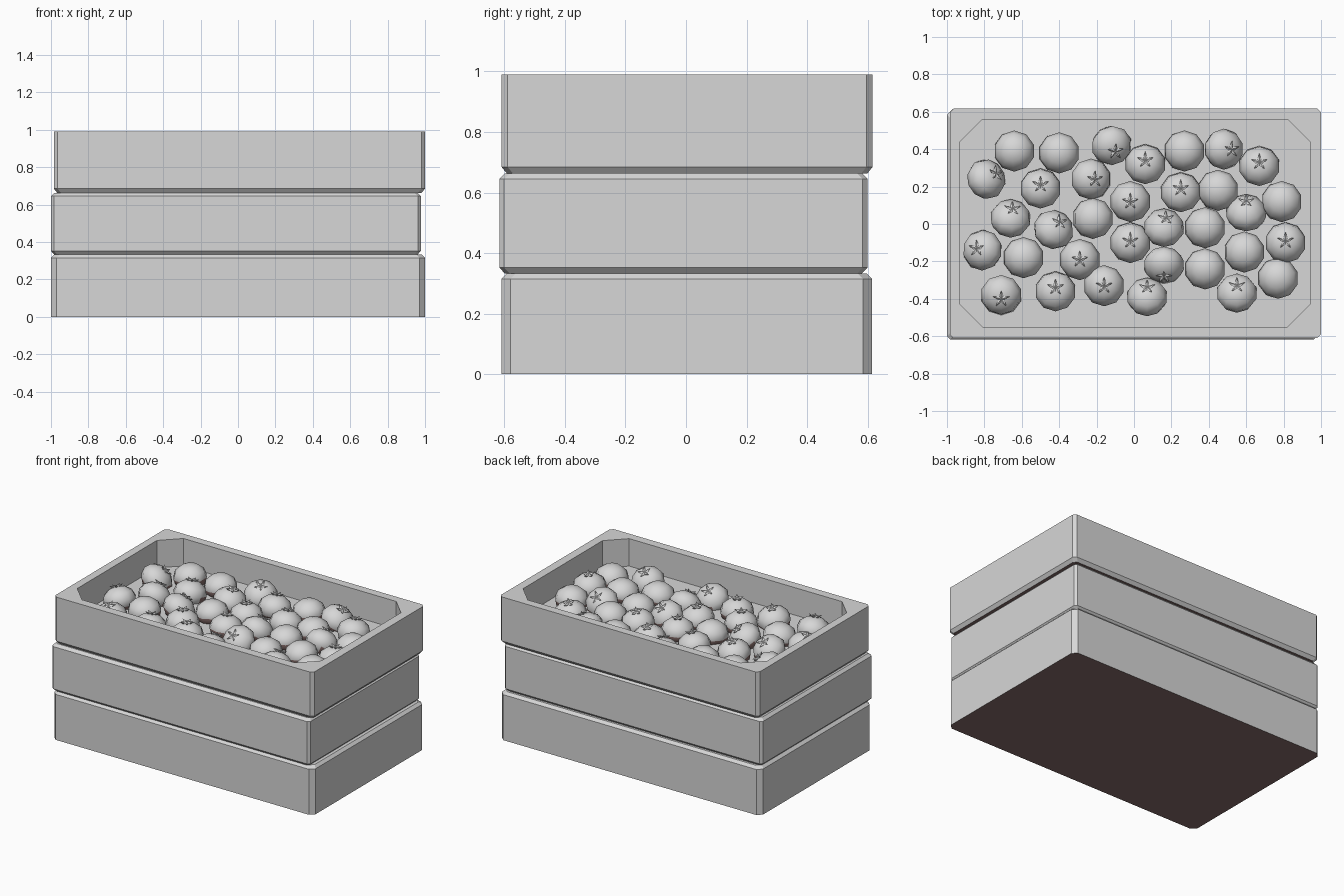
import bpy
import bmesh
from math import sin, cos, pi, sqrt
from mathutils import Matrix, Vector

cube = bpy.data.objects.get("Cube")
if cube:
    bpy.data.objects.remove(cube, do_unlink=True)


def material(name, colour):
    mat = bpy.data.materials.new(name)
    mat.use_nodes = True
    mat.diffuse_color = colour
    for node in mat.node_tree.nodes:
        if node.type == "BSDF_PRINCIPLED":
            node.inputs["Base Color"].default_value = colour
    return mat


# Light grey everywhere, dark brown on the undersides
MATERIALS = (material("light_grey", (0.68, 0.68, 0.68, 1)),
             material("dark_brown", (0.235, 0.15, 0.143, 1)))
GREY, BROWN = 0, 1


def add_object(name, bm):
    mesh = bpy.data.meshes.new(name)
    bm.to_mesh(mesh)
    bm.free()
    for mat in MATERIALS:
        mesh.materials.append(mat)
    obj = bpy.data.objects.new(name, mesh)
    bpy.context.scene.collection.objects.link(obj)
    return obj


def loop(bm, x0, x1, y0, y1, z, cut):
    """Rectangle with cut corners, anticlockwise seen from above."""
    points = [(x0 + cut, y0), (x1 - cut, y0), (x1, y0 + cut), (x1, y1 - cut),
              (x1 - cut, y1), (x0 + cut, y1), (x0, y1 - cut), (x0, y0 + cut)]
    return [bm.verts.new((x, y, z)) for x, y in points]


def bridge(bm, low, high):
    for i in range(len(low)):
        j = (i + 1) % len(low)
        bm.faces.new((low[i], low[j], high[j], high[i]))


def tier(name, box, levels, cut, opening=None):
    """Stacked ring of boards; levels are (height, inset) pairs."""
    bm = bmesh.new()
    x0, x1, y0, y1 = box
    rings = [loop(bm, x0 + d, x1 - d, y0 + d, y1 - d, z, cut) for z, d in levels]
    for low, high in zip(rings, rings[1:]):
        bridge(bm, low, high)
    bm.faces.new(rings[0][::-1]).material_index = BROWN
    if opening:
        # Flat rim, inner wall and the bed that carries the fruit
        inner_box, rim, bed, inner_cut = opening
        inner = loop(bm, *inner_box, rim, inner_cut)
        base = loop(bm, *inner_box, bed, inner_cut)
        bridge(bm, rings[-1], inner)
        bridge(bm, inner, base)
        bm.faces.new(base)
    else:
        bm.faces.new(rings[-1])
    add_object(name, bm)


# Crate: three board tiers with bevelled seams, slightly out of line
tier("lower_boards", (-1, 1, -0.61, 0.615),
     [(0, 0), (0.315, 0), (0.333, 0.018)], 0.03)
tier("middle_boards", (-1, 0.978, -0.617, 0.6),
     [(0.333, 0.018), (0.352, 0), (0.645, 0), (0.663, 0.018)], 0.016)
tier("upper_boards", (-0.985, 1, -0.61, 0.617),
     [(0.663, 0.018), (0.685, 0), (0.99, 0)], 0.02,
     opening=((-0.93, 0.94, -0.55, 0.56), 0.99, 0.8, 0.12))

# Fruit: flattened faceted ball with a five-pointed crown
RADIUS, HALF_HEIGHT, CENTRE_Z = 0.11, 0.087, 0.835


def crown(bm):
    def polar(r, angle, z):
        return bm.verts.new((r * cos(angle), r * sin(angle), z))

    for k in range(5):
        a = pi / 2 + k * 2 * pi / 5
        left = polar(0.02, a - pi / 5, HALF_HEIGHT)
        right = polar(0.02, a + pi / 5, HALF_HEIGHT)
        tip = polar(0.046, a, HALF_HEIGHT + 0.01)
        middle = polar(0, a, HALF_HEIGHT + 0.006)
        under = polar(0.024, a, HALF_HEIGHT - 0.008)
        for corners in ((middle, left, tip), (middle, tip, right),
                        (under, tip, left), (under, right, tip)):
            bm.faces.new(corners)


def fruit(x, y, axis):
    bm = bmesh.new()
    bmesh.ops.create_uvsphere(bm, u_segments=10, v_segments=6, radius=RADIUS)
    bmesh.ops.scale(bm, vec=(1, 1, HALF_HEIGHT / RADIUS), verts=bm.verts)
    for f in bm.faces:
        f.smooth = True
    crown(bm)
    turn = Vector((0, 0, 1)).rotation_difference(axis).to_matrix().to_4x4()
    bm.transform(turn)
    bm.normal_update()
    # Skin that faces down is brown
    for f in bm.faces:
        if f.smooth and f.normal.z < -0.2:
            f.material_index = BROWN
    bm.transform(Matrix.Translation((x / 100, y / 100, CENTRE_Z)))
    add_object("fruit", bm)


# Fruit places in hundredths; crowned ones also give the crown's sideways lean
crown_down = [(-64, 39), (-40, 38), (27, 39), (45, 18), (79, 12), (-22, 3),
              (38, -2), (59, -15), (-59, -18), (38, -24), (77, -29)]
crown_up = [(-12, 42, 2, -3), (6, 32, 0, 2), (48, 40, 4, 0), (67, 31, 0, 2),
            (-79, 24, 5, 3), (-50, 19, 0, 2), (-23, 24, 2, 0), (-2, 12, 0, 0),
            (25, 17, 0, 2), (60, 6, 0, 6), (-66, 3, 1, 5), (-43, -3, 3, 4),
            (-2, -10, 0, 1), (16, -2, 1, 5), (81, -10, 0, 1), (-81, -14, -3, 1),
            (-29, -19, 0, 0), (16, -22, 0, -6), (-71, -38, 0, -2),
            (-42, -36, 0, 2), (-16, -33, 0, 0), (7, -39, 0, 5), (55, -37, 0, 4)]

for x, y in crown_down:
    fruit(x, y, Vector((0.1, 0, -1)).normalized())
for x, y, dx, dy in crown_up:
    lean = Vector((dx, dy)) / (HALF_HEIGHT * 100)
    fruit(x, y, Vector((lean.x, lean.y, sqrt(1 - lean.length_squared))))
